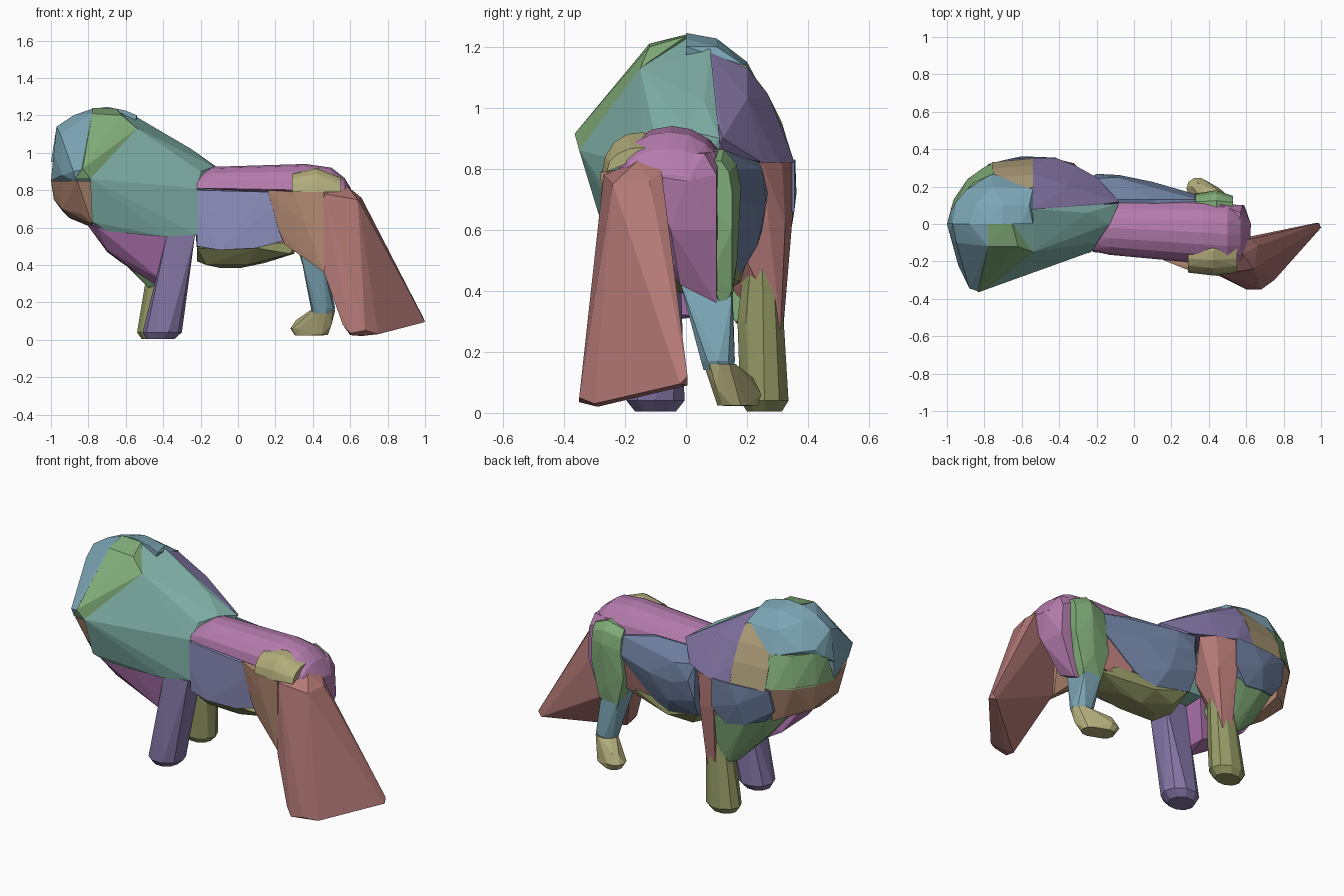
import bpy, bmesh, math


def ring(x, y, z, rx, ry, n=10):
    """Horizontal elliptical cross-section."""
    return [(x + rx * math.cos(2 * math.pi * i / n),
             y + ry * math.sin(2 * math.pi * i / n), z) for i in range(n)]


def arch(x, y, z, ry, rz, a0=0, a1=180, n=8):
    """Vertical elliptical arc across the body at a given x."""
    return [(x, y + ry * math.cos(math.radians(a0 + (a1 - a0) * i / n)),
             z + rz * math.sin(math.radians(a0 + (a1 - a0) * i / n))) for i in range(n + 1)]


def hull(name, color, pts):
    """Carved solid: the convex hull of a few guide points."""
    bm = bmesh.new()
    for p in pts:
        bm.verts.new(p)
    res = bmesh.ops.convex_hull(bm, input=bm.verts[:])
    junk = {g for g in res['geom_interior'] + res['geom_unused'] if isinstance(g, bmesh.types.BMVert)}
    bmesh.ops.delete(bm, geom=list(junk), context='VERTS')
    bmesh.ops.remove_doubles(bm, verts=bm.verts[:], dist=0.001)
    bmesh.ops.recalc_face_normals(bm, faces=bm.faces[:])
    mesh = bpy.data.meshes.new(name)
    bm.to_mesh(mesh)
    bm.free()
    mat = bpy.data.materials.new(name + "_color")
    mat.diffuse_color = (*color, 1)
    mesh.materials.append(mat)
    obj = bpy.data.objects.new(name, mesh)
    bpy.context.collection.objects.link(obj)
    return obj


TEAL, PURPLE, VIOLET = (.22, .45, .40), (.23, .18, .38), (.42, .17, .42)
BLUE, SKY, NAVY = (.16, .22, .36), (.20, .38, .46), (.27, .28, .52)
GREEN, OLIVE, SAND = (.22, .42, .19), (.30, .33, .13), (.45, .42, .20)
RED, BROWN, TAN, PINK = (.45, .19, .18), (.45, .25, .17), (.40, .32, .18), (.46, .20, .42)

# Mane, right side
hull("mane_right", TEAL, [
    (-.54, -.15, 1.13), (-.79, -.35, .86), (-.78, -.28, .63), (-.7, -.24, .58),
    (-.38, -.18, .55), (-.22, -.14, .56), (-.22, -.145, .81), (-.2, -.1, .9),
    (-.13, 0, .925), (-.08, .11, .9), (-.25, .06, 1.02), (-.54, .08, 1.19),
    (-.65, 0, 1.225), (-.78, .05, .62), (-.22, .1, .56)])
hull("temple_right", GREEN, [
    (-.87, -.34, .86), (-.83, -.365, .915), (-.79, -.35, .86), (-.78, -.12, 1.21),
    (-.62, -.12, 1.2), (-.54, -.15, 1.13), (-.78, 0, 1.24), (-.65, 0, 1.235), (-.85, 0, .86)])
hull("brow_right", SKY, [
    (-1, 0, .85), (-.985, -.05, 1.0), (-.97, 0, 1.14), (-.94, -.22, .88), (-.88, -.345, .9),
    (-.83, -.36, .91), (-.87, -.33, .85), (-.95, -.1, 1.1), (-.88, 0, 1.2),
    (-.78, 0, 1.235), (-.78, -.12, 1.21), (-.78, 0, .85)])

# Mane, left side
hull("crown_left", SKY, [
    (-1, 0, .95), (-.97, 0, 1.14), (-.88, 0, 1.2), (-.78, 0, 1.235), (-.7, 0, 1.245),
    (-.6, 0, 1.225), (-.54, 0, 1.2), (-.7, .1, 1.227), (-.56, .1, 1.2), (-.54, .19, 1.14),
    (-.76, .2, 1.15), (-.85, .1, 1.19), (-.9, .18, 1.05), (-.95, .12, 1.05),
    (-.98, .07, 1.0), (-.76, .27, 1.02), (-.6, 0, 1.0)])
hull("cheek_left", GREEN, [
    (-1, 0, .84), (-.965, .13, .84), (-.89, .24, .84), (-.8, .305, .84), (-.75, .33, .84),
    (-.75, .27, 1.03), (-.86, .22, 1.03), (-.95, .12, 1.03), (-.985, .05, 1.0), (-.75, 0, .84)])
hull("mane_left_middle", TAN, [
    (x, y, z) for x, s in ((-.76, -.015), (-.54, .005))
    for y, z in ((.19 + s, 1.14), (.26 + s, 1.05), (.31 + s, .95), (.345 + s, .83), (.05, .83), (.05, 1.14))])
hull("mane_left_rear", PURPLE, [
    (-.54, .08, 1.18), (-.54, .2, 1.13), (-.54, .27, 1.04), (-.54, .32, .93), (-.54, .355, .82),
    (-.42, .355, .82), (-.3, .305, .82), (-.2, .25, .82), (-.08, .12, .9), (-.1, .1, .86),
    (-.3, .08, 1.03), (-.35, .2, 1.03), (-.5, .08, .82)])
hull("mane_left_lower", BLUE, [
    (-.78, .32, .83), (-.68, .345, .83), (-.54, .358, .83), (-.42, .355, .83), (-.6, .362, .72),
    (-.42, .355, .66), (-.5, .34, .57), (-.62, .33, .59), (-.73, .28, .62), (-.79, .29, .7),
    (-.78, 0, .83), (-.75, 0, .6), (-.42, 0, .57), (-.42, 0, .83)])
hull("muzzle", BROWN, [
    (-1, 0, .85), (-.965, .13, .85), (-.89, .24, .85), (-.77, .32, .85), (-.94, -.2, .85),
    (-.86, -.335, .85), (-.78, -.33, .85), (-.985, .03, .75), (-.94, .12, .69), (-.9, 0, .65),
    (-.94, -.12, .7), (-.82, .24, .65), (-.77, .27, .63), (-.83, -.25, .67), (-.78, -.26, .62),
    (-.78, .1, .6)])

# Chest and shoulder
hull("chest_right", VIOLET, [
    (-.81, -.18, .62), (-.81, .06, .62), (-.7, -.17, .48), (-.7, .08, .47), (-.62, -.1, .41),
    (-.55, .08, .38), (-.45, -.08, .3), (-.41, -.13, .32), (-.41, .08, .32),
    (-.38, -.17, .55), (-.55, -.21, .56), (-.75, -.25, .6), (-.38, .1, .56)])
hull("chest_left", GREEN, [
    (-.76, .06, .6), (-.73, .27, .62), (-.62, .325, .59), (-.5, .335, .57), (-.42, .34, .6),
    (-.67, .2, .47), (-.55, .28, .4), (-.47, .28, .29), (-.42, .29, .28), (-.48, .18, .28),
    (-.41, .16, .3), (-.62, .08, .43), (-.42, .06, .57)])
hull("shoulder_left", RED, [
    (-.43, .35, .82), (-.31, .315, .82), (-.25, .25, .82), (-.43, .35, .65), (-.32, .325, .62),
    (-.42, .32, .29), (-.36, .31, .27), (-.34, .25, .4), (-.43, .15, .82), (-.42, .15, .4), (-.3, .15, .6)])

# Front legs
hull("front_leg_right", PURPLE, [
    (-.38, -.17, .56), (-.23, -.15, .56), (-.23, -.02, .56), (-.38, -.02, .56)]
    + ring(-.405, -.1, .04, .105, .1) + ring(-.415, -.1, .004, .075, .07))
hull("front_leg_left", OLIVE, ring(-.39, .25, .52, .07, .06) + ring(-.41, .24, .3, .08, .075)
     + ring(-.435, .257, .04, .105, .083) + ring(-.44, .257, .004, .075, .06))

# Torso
hull("back", PINK, arch(-.22, -.02, .81, .125, .07) + arch(-.13, -.02, .81, .145, .115)
     + arch(.36, -.045, .8, .165, .14) + arch(.5, -.055, .8, .165, .12)
     + arch(.57, -.06, .79, .14, .075) + arch(.62, -.06, .76, .08, .02))
hull("flank_right", NAVY, arch(-.22, 0, .66, .15, .15, 90, 270) + [
    (-.22, -.15, .8), (-.22, -.14, .5), (.16, -.19, .79), (.28, -.2, .78), (.28, -.18, .54),
    (.1, -.17, .49), (.28, .02, .55), (.28, .02, .8), (-.1, -.16, .48)])
hull("flank_left", BLUE, [
    (-.23, .24, .82), (-.1, .25, .8), (-.2, .268, .72), (-.08, .262, .68), (.1, .225, .68),
    (-.23, .25, .6), (-.05, .235, .55), (-.22, .2, .49), (.0, .17, .44), (.12, .16, .5),
    (.36, .15, .7), (.34, .13, .8), (.1, .13, .86), (-.15, .13, .86), (-.22, 0, .5), (.34, 0, .65), (.3, 0, .82)])
hull("belly", OLIVE, [
    (-.22, -.12, .49), (-.22, .2, .5), (-.22, .05, .42), (-.17, -.05, .4), (-.15, .15, .41),
    (-.1, .05, .385), (.02, .08, .385), (.05, -.06, .4), (.0, .18, .43), (.14, .06, .41),
    (.28, -.1, .46), (.3, .1, .46), (.24, .14, .5), (.32, 0, .53), (.1, -.15, .49)])
hull("groin_left", RED, [
    (.08, .17, .53), (.25, .155, .64), (.35, .14, .66), (.36, .1, .48), (.22, .13, .47),
    (.2, -.05, .5), (.38, -.05, .5), (.35, -.05, .68)])

# Hind quarters
hull("rump", PINK, [
    (.55, -.15, .85), (.57, .06, .85), (.62, -.13, .78), (.625, 0, .76), (.58, .1, .78),
    (.44, .11, .86), (.59, .1, .6), (.6, -.05, .6), (.5, -.02, .42), (.5, .1, .36), (.4, .1, .38),
    (.38, -.04, .45), (.4, -.15, .85)])
hull("thigh_right_front", BROWN, [
    (.16, -.195, .8), (.46, -.28, .79), (.46, -.27, .36), (.22, -.19, .58), (.25, -.19, .51),
    (.46, -.12, .36), (.36, -.26, .62), (.3, -.25, .79), (.2, -.05, .6), (.46, -.05, .79)])
hull("hip_right", SAND, arch(.29, -.15, .79, .11, .1, 60, 180, 5) + arch(.42, -.155, .79, .12, .13, 60, 180, 5)
     + arch(.55, -.15, .79, .11, .08, 60, 180, 5))
hull("hind_leg_right", RED, [
    (.46, -.27, .78), (.46, -.1, .81), (.58, -.16, .825), (.58, -.1, .82), (.62, -.08, .79),
    (.66, -.12, .76), (.64, -.24, .75), (.46, -.28, .36), (.46, -.13, .36), (.56, -.33, .08),
    (.6, -.35, .035), (.68, -.35, .05), (.66, -.29, .02), (.75, -.3, .03), (.6, -.29, .025),
    (.97, .005, .09), (.99, .005, .12), (1, -.02, .095), (.95, -.01, .13)])
hull("thigh_left", GREEN, arch(.33, .1, .72, .06, .12, 0, 180, 5) + arch(.44, .1, .74, .08, .13, 0, 180, 5)
     + arch(.53, .1, .73, .05, .1, 0, 180, 5)
     + [(.31, .16, .55), (.42, .168, .5), (.53, .15, .6), (.48, .15, .4), (.36, .15, .36),
        (.37, .1, .32), (.46, .12, .33), (.32, .08, .48), (.5, .08, .45)])
hull("shank_left", SKY, [
    (.33, .0, .48), (.45, -.02, .43), (.33, .15, .48), (.47, .15, .38)]
    + ring(.455, .105, .17, .065, .058) + ring(.45, .105, .14, .055, .05))
hull("hind_paw_left", SAND, ring(.455, .11, .16, .065, .055) + ring(.34, .19, .06, .06, .06)
     + ring(.355, .185, .022, .05, .05) + ring(.43, .15, .025, .05, .05)
     + [(.31, .2, .105), (.34, .22, .115), (.5, .1, .08)])
